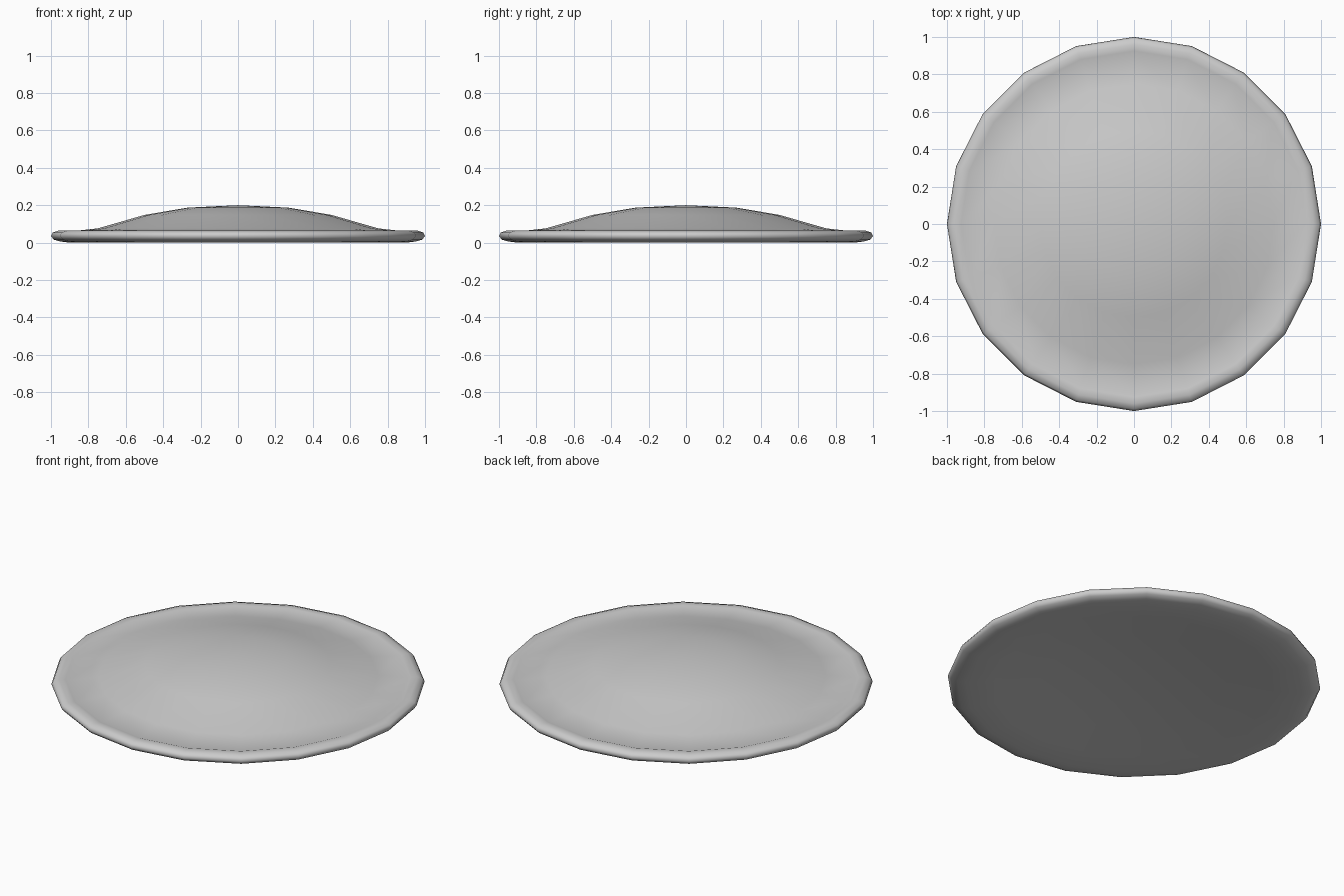
import bpy, bmesh, math

if "Cube" in bpy.data.objects:
    bpy.data.objects.remove(bpy.data.objects["Cube"])

SIDES = 20

# Dome and flange, then raised rounded rim, then shallow dished underside (radius, height)
dome = [(0.27, 0.187), (0.50, 0.148), (0.75, 0.076), (0.91, 0.058)]
rim = [(0.925, 0.063), (0.96, 0.064), (0.99, 0.054), (1.00, 0.036), (0.985, 0.016), (0.95, 0.006)]
under = [(0.90, 0.0), (0.75, 0.012), (0.50, 0.036), (0.27, 0.052)]


def lathe(name, profile, top, bottom):
    bm = bmesh.new()
    rings = []
    for r, z in profile:
        rings.append([bm.verts.new((r * math.cos(2 * math.pi * i / SIDES),
                                    r * math.sin(2 * math.pi * i / SIDES), z))
                      for i in range(SIDES)])
    tip = bm.verts.new((0, 0, top))
    base = bm.verts.new((0, 0, bottom))
    for i in range(SIDES):
        j = (i + 1) % SIDES
        bm.faces.new((tip, rings[0][i], rings[0][j]))
        for a, b in zip(rings, rings[1:]):
            bm.faces.new((a[i], b[i], b[j], a[j]))
        bm.faces.new((base, rings[-1][j], rings[-1][i]))
    bmesh.ops.recalc_face_normals(bm, faces=bm.faces)
    for f in bm.faces:
        f.smooth = True
    mesh = bpy.data.meshes.new(name)
    bm.to_mesh(mesh)
    bm.free()
    obj = bpy.data.objects.new(name, mesh)
    bpy.context.collection.objects.link(obj)
    return obj


# Domed disc
lathe("domed_disc", dome + rim + under, 0.20, 0.058)
